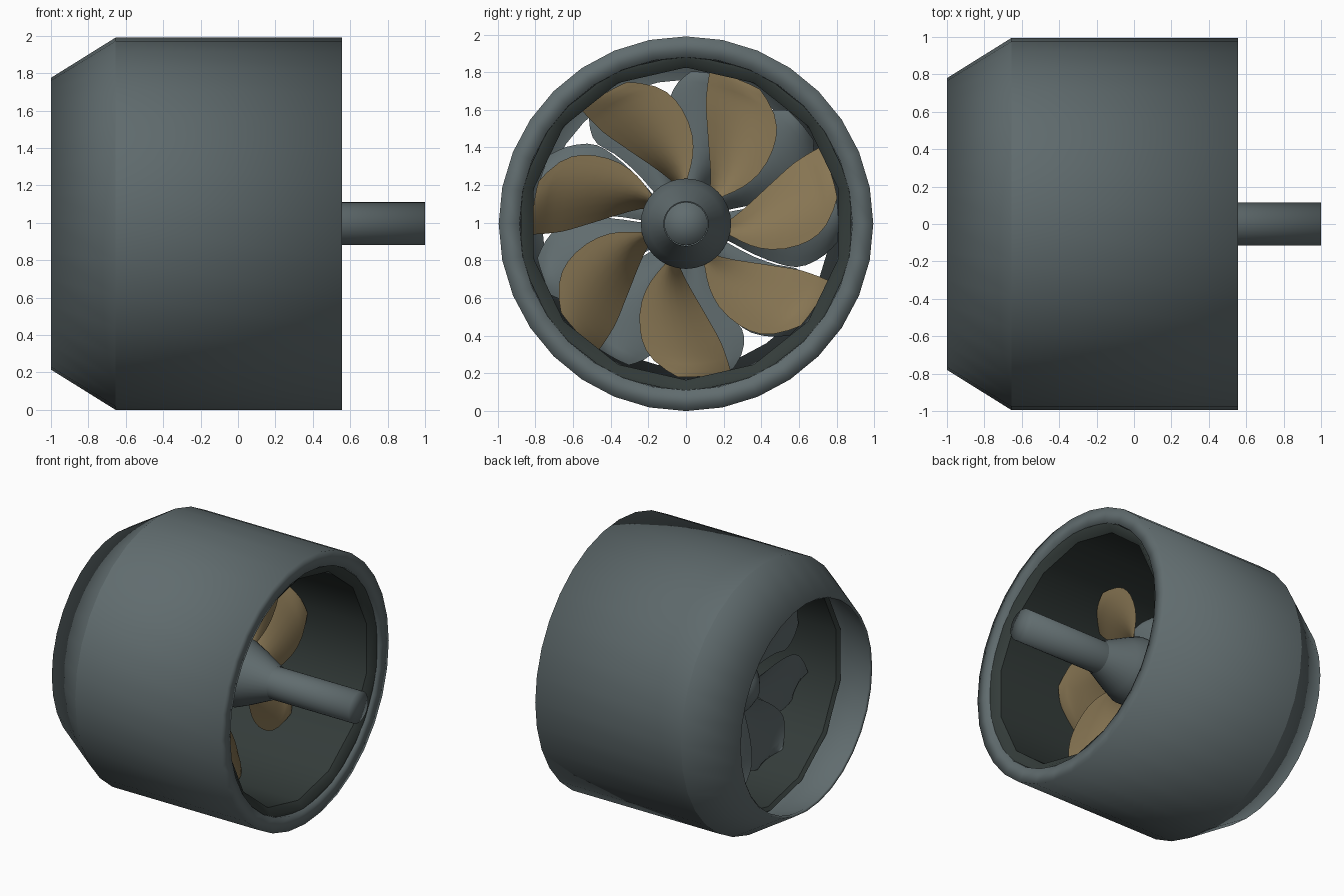
import bpy, bmesh, math

if "Cube" in bpy.data.objects:
    bpy.data.objects.remove(bpy.data.objects["Cube"])

CZ = 0.995  # height of the axis


def material(name, rgb):
    m = bpy.data.materials.new(name)
    m.diffuse_color = (*rgb, 1)
    m.use_nodes = True
    m.node_tree.nodes["Principled BSDF"].inputs["Base Color"].default_value = m.diffuse_color
    return m


STEEL = material("steel_grey", (0.118, 0.150, 0.157))
DARK = material("dark_grey", (0.034, 0.045, 0.042))
BRASS = material("dull_brass", (0.245, 0.180, 0.087))


def finish(name, bm, mat, angle=None, sharp_x=None):
    bmesh.ops.remove_doubles(bm, verts=bm.verts, dist=0.0005)
    bmesh.ops.recalc_face_normals(bm, faces=bm.faces)
    me = bpy.data.meshes.new(name)
    bm.to_mesh(me)
    bm.free()
    me.materials.append(mat)
    ob = bpy.data.objects.new(name, me)
    bpy.context.collection.objects.link(ob)
    bpy.ops.object.select_all(action='DESELECT')
    ob.select_set(True)
    bpy.context.view_layer.objects.active = ob
    if angle is None:
        bpy.ops.object.shade_smooth()
    else:
        bpy.ops.object.shade_smooth_by_angle(angle=math.radians(angle))
    if sharp_x is not None:  # crease one ring
        for e in me.edges:
            if all(abs(me.vertices[v].co.x - sharp_x) < 1e-4 for v in e.vertices):
                e.use_edge_sharp = True
    return ob


def polar(x, r, a):
    return (x, r * math.cos(a), CZ + r * math.sin(a))


def revolve(name, profile, sides, mat, closed=False, angle=None, sharp_x=None):
    """Spin (x, radius) points around the long axis."""
    bm = bmesh.new()
    rings = [[bm.verts.new(polar(x, r, math.pi / 2 + math.tau * i / sides))
              for i in range(sides)] for x, r in profile]
    n = len(rings)
    for k in range(n if closed else n - 1):
        a, b = rings[k], rings[(k + 1) % n]
        for i in range(sides):
            j = (i + 1) % sides
            bm.faces.new((a[i], a[j], b[j], b[i]))
    return finish(name, bm, mat, angle, sharp_x)


def lerp_rows(rows, t):
    """Smooth sample of (radius, edge angle, edge angle) rows."""
    s = t * (len(rows) - 1)
    k = min(int(s), len(rows) - 2)
    f = s - k
    p = [rows[max(k - 1, 0)], rows[k], rows[k + 1], rows[min(k + 2, len(rows) - 1)]]
    return [0.5 * (2 * b + (c - a) * f + (2 * a - 5 * b + 4 * c - d) * f * f
                   + (3 * b - a - 3 * c + d) * f ** 3) for a, b, c, d in zip(*p)]


def blades(name, rows, count, x_mid, pitch, thick, mat):
    """Ring of swept, pitched blades with a lens-shaped section."""
    bm = bmesh.new()
    nr, nc = 12, 8
    for b in range(count):
        turn = math.tau * b / count
        for side in (1, -1):
            grid = []
            for i in range(nr + 1):
                r, a0, a1 = lerp_rows(rows, i / nr)
                row = []
                for j in range(nc + 1):
                    c = j / nc
                    camber = 0.03 * math.sin(math.pi * c)
                    edge = 0.0 if i == nr else 1.0
                    x = (x_mid + pitch * (0.5 - c) + camber
                         + side * edge * thick * math.sin(math.pi * c))
                    row.append(bm.verts.new(polar(x, r, turn + math.radians(a0 + (a1 - a0) * c))))
                grid.append(row)
            for i in range(nr):
                for j in range(nc):
                    bm.faces.new((grid[i][j], grid[i][j + 1], grid[i + 1][j + 1], grid[i + 1][j]))
    return finish(name, bm, mat, 60)


# Outer duct casing with tapered inlet
revolve("duct_casing",
        [(-1.0, 0.78), (-0.655, 0.995), (0.555, 0.995), (0.555, 0.885),
         (0.50, 0.88), (-0.68, 0.88), (-0.985, 0.765)], 32, STEEL,
        closed=True, sharp_x=-0.655)

# Faceted liner tube inside the duct
revolve("duct_liner",
        [(-0.70, 0.855), (-0.68, 0.83), (0.50, 0.83), (0.54, 0.88),
         (0.54, 0.90), (0.50, 0.87), (-0.68, 0.87)], 14, DARK, closed=True, angle=40)

# Hub and drive shaft
revolve("hub",
        [(-0.58, 0), (-0.56, 0.08), (-0.50, 0.16), (-0.40, 0.215), (-0.28, 0.24),
         (0.04, 0.24), (0.14, 0.20), (0.32, 0.118)], 32, STEEL)
revolve("drive_shaft",
        [(0.25, 0.115), (1.0, 0.115), (1.0, 0)], 32, STEEL)

# Rotor blades
blades("rotor_blades",
       [(0.21, 141, 157), (0.33, 136, 170), (0.46, 137, 178),
        (0.62, 144, 183), (0.73, 152, 184), (0.815, 164, 184)],
       7, -0.07, 0.17, 0.018, BRASS)

# Fixed guide vanes ahead of the rotor
blades("guide_vanes",
       [(0.20, 139, 176), (0.36, 136, 174), (0.52, 136.5, 175.5),
        (0.64, 139, 178), (0.74, 146, 174), (0.81, 153, 168)],
       9, -0.42, -0.08, 0.016, STEEL)
